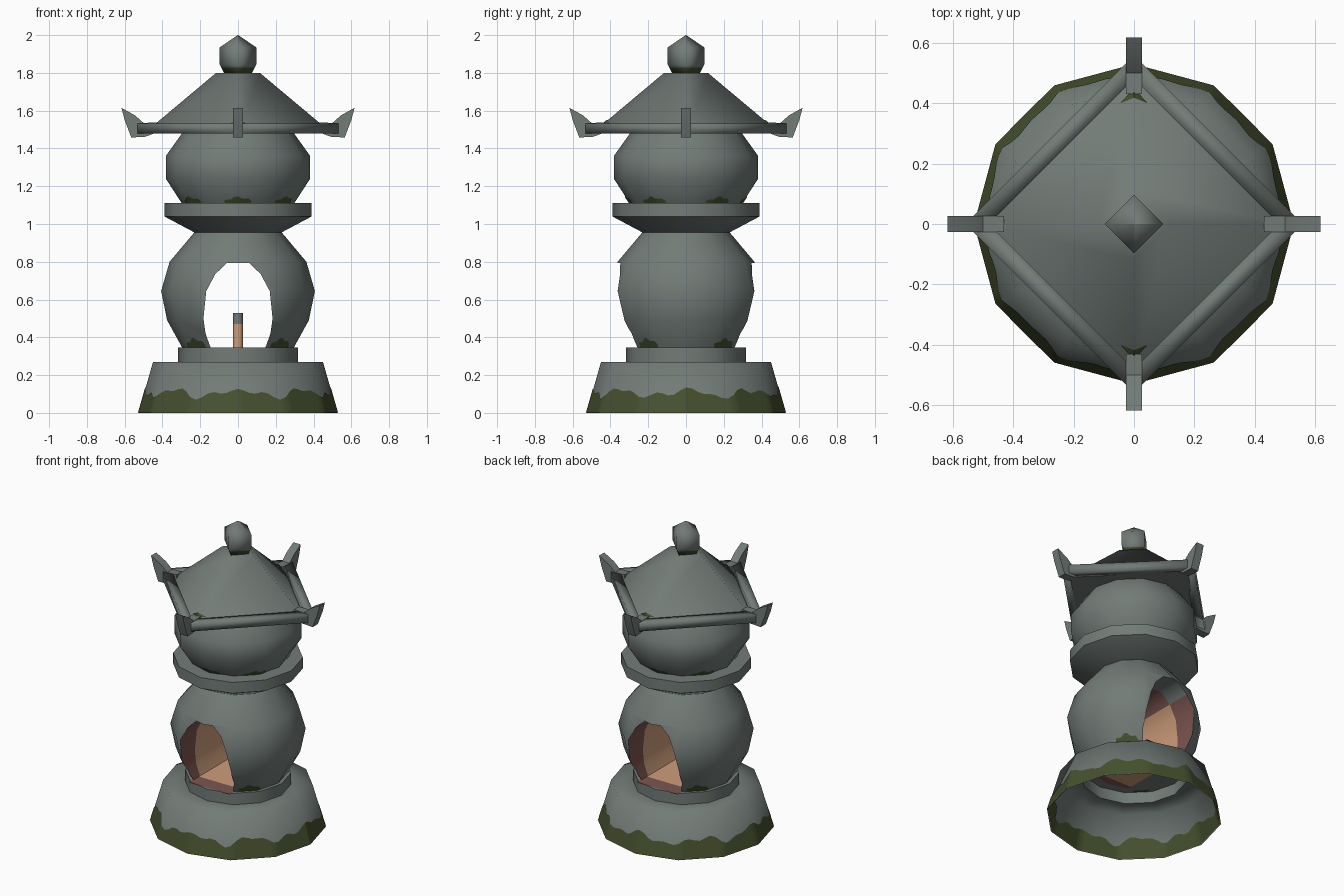
import bpy, bmesh, math
from math import sin, cos, pi, radians

if "Cube" in bpy.data.objects:
    bpy.data.objects.remove(bpy.data.objects["Cube"])


def mat(name, rgb):
    m = bpy.data.materials.new(name)
    m.diffuse_color = (*rgb, 1)
    m.use_nodes = True
    m.node_tree.nodes["Principled BSDF"].inputs["Base Color"].default_value = m.diffuse_color
    return m


STONE = mat("grey stone", (0.17, 0.20, 0.185))
MOSS = mat("moss green", (0.06, 0.08, 0.027))
GLOW = mat("warm glow", (0.62, 0.34, 0.20))
DIM = mat("dim glow", (0.20, 0.09, 0.08))
ALL = [STONE, MOSS, GLOW, DIM]


def make(name, verts, faces, index=0, angle=50, rule=None, fix=True):
    """Mesh object with all four colours; rule(face) picks a colour index."""
    me = bpy.data.meshes.new(name)
    me.from_pydata(verts, [], faces)
    if fix:
        bm = bmesh.new()
        bm.from_mesh(me)
        bmesh.ops.recalc_face_normals(bm, faces=bm.faces)
        bm.to_mesh(me)
        bm.free()
    for m in ALL:
        me.materials.append(m)
    for p in me.polygons:
        p.material_index = rule(p) if rule else index
        p.use_smooth = True
    me.set_sharp_from_angle(angle=radians(angle))
    ob = bpy.data.objects.new(name, me)
    bpy.context.collection.objects.link(ob)
    return ob


def lathe(name, prof, n=12, bottom=True, top=True, **kw):
    vs = [(r * cos(2 * pi * k / n), r * sin(2 * pi * k / n), z) for r, z in prof for k in range(n)]
    fs = [(i * n + k, i * n + (k + 1) % n, (i + 1) * n + (k + 1) % n, (i + 1) * n + k)
          for i in range(len(prof) - 1) for k in range(n)]
    if bottom:
        fs.append(tuple(reversed(range(n))))
    if top:
        fs.append(tuple(range((len(prof) - 1) * n, len(prof) * n)))
    return make(name, vs, fs, **kw)


def prism(name, pts, half, **kw):
    """Extrude an (r, z) outline sideways along y."""
    n = len(pts)
    vs = [(r, s * half, z) for s in (-1, 1) for r, z in pts]
    fs = [tuple(range(n)), tuple(range(2 * n - 1, n - 1, -1))]
    fs += [(i, i + n, (i + 1) % n + n, (i + 1) % n) for i in range(n)]
    return make(name, vs, fs, **kw)


def moss(name, a0, a1, steps, seg, low, high, off=0.004):
    """Thin ragged plate lying on one sloping band of a 12-sided body."""
    (r0, z0), (r1, z1) = seg
    vs = []
    for i in range(steps + 1):
        t = i / steps
        a = a0 + (a1 - a0) * t
        k = cos(pi / 12) / cos(a % (pi / 6) - pi / 12)
        for z in (low(t), high(t)):
            r = (r0 + (r1 - r0) * (z - z0) / (z1 - z0)) * k + off
            vs.append((r * cos(a), r * sin(a), z))
    fs = [(2 * i, 2 * i + 2, 2 * i + 3, 2 * i + 1) for i in range(steps)]
    return make(name, vs, fs, index=1, fix=False)


# Hollow base with pedestal step
base = [(0.527, 0), (0.45, 0.27), (0.318, 0.27), (0.318, 0.345), (0.26, 0.345)]
lathe("base", base, bottom=False, top=False, angle=75)


def wave(t):
    a = 2 * pi * t
    return 0.105 + 0.018 * cos(8 * a) + 0.012 * cos(20 * a) + 0.008 * sin(13 * a)


for nm, off in (("base_moss", 0.003), ("base_moss_inside", -0.004)):
    moss(nm, 0, 2 * pi, 96, base[:2], lambda t: 0.001, wave, off)

# Round firebox, pierced front to back by an arch
fire = [(0.295, 0.345), (0.375, 0.49), (0.407, 0.645), (0.362, 0.80), (0.23, 0.957)]
box = lathe("firebox", fire)
half = [(0.145, 0.345), (0.172, 0.42), (0.183, 0.5), (0.168, 0.645), (0.12, 0.735), (0.06, 0.793)]
arch = [(0.145, 0.25)] + half
arch = arch + [(-x, z) for x, z in reversed(arch)]
ys = [-0.6, -0.25, -0.19, 0.19, 0.25, 0.6]
n = len(arch)
cv = [(x, y, z) for y in ys for x, z in arch]
cf = [(j * n + i, j * n + (i + 1) % n, (j + 1) * n + (i + 1) % n, (j + 1) * n + i)
      for j in range(len(ys) - 1) for i in range(n)]
cf += [tuple(range(n)), tuple(range((len(ys) - 1) * n, len(ys) * n))]
cutter = make("arch_cutter", cv, cf)
cutter.hide_render = True
mod = box.modifiers.new("arch", 'BOOLEAN')
mod.operation = 'DIFFERENCE'
mod.solver = 'EXACT'
mod.object = cutter
bpy.context.view_layer.update()
me = bpy.data.meshes.new_from_object(box.evaluated_get(bpy.context.evaluated_depsgraph_get()))
box.modifiers.clear()
box.data = me
bpy.data.objects.remove(cutter)
for p in me.polygons:
    c, nn = p.center, p.normal
    p.material_index = 0
    tunnel = abs(nn.y) < 0.02 and abs(c.x) < 0.2 and (nn.x * c.x < -0.001 or (nn.z < -0.9 and c.z > 0.7))
    if tunnel:
        if c.z < 0.7:
            p.material_index = 2 if abs(c.y) < 0.2 else 3
        elif abs(c.y) < 0.2:
            p.material_index = 2 if c.z < 0.75 else 3
    p.use_smooth = True
me.set_sharp_from_angle(angle=radians(45))

# Glowing firebox floor
fy = [-0.30, -0.2, 0.2, 0.30]
fv = [(s * 0.15, y, 0.346) for y in fy for s in (-1, 1)]
make("firebox_floor", fv, [(2 * i, 2 * i + 1, 2 * i + 3, 2 * i + 2) for i in range(3)],
     rule=lambda p: 2 if abs(p.center.y) < 0.15 else 3, fix=False)

# Candle, glowing below and grey at the tip
lathe("candle", [(0.027, 0.346), (0.027, 0.47), (0.027, 0.53)], n=8,
      rule=lambda p: 0 if p.center.z > 0.48 else 2)

# Collar and upper bulb
lathe("collar", [(0.23, 0.955), (0.39, 1.04), (0.39, 1.112)])
bulb = [(0.298, 1.11), (0.382, 1.24), (0.382, 1.36), (0.295, 1.482)]
lathe("upper_bulb", bulb)

# Moss patches at the feet of firebox and bulb
for i, sx in enumerate((42, 138, 222, 318)):
    a = radians(sx)
    moss(f"firebox_moss_{i}", a - 0.22, a + 0.22, 8, fire[:2],
         lambda t: 0.346 - 0.01 * sin(pi * t),
         lambda t: 0.362 + 0.03 * sin(pi * t) + 0.008 * cos(14 * t))
for i, sx in enumerate((35, 90, 145, 215, 270, 325)):
    a = radians(sx)
    moss(f"bulb_moss_{i}", a - 0.24, a + 0.24, 8, bulb[:2],
         lambda t: 1.112, lambda t: 1.122 + 0.02 * sin(pi * t) + 0.006 * cos(14 * t))

# Four-sided roof with beams and upturned corners
lathe("roof", [(0.50, 1.478), (0.116, 1.80)], n=4, angle=70)
corner = [(0.43, 1.485), (0.43, 1.538), (0.50, 1.535), (0.545, 1.575), (0.617, 1.615),
          (0.60, 1.55), (0.565, 1.458), (0.49, 1.462)]
beam = [(0.34, 1.478), (0.34, 1.533), (0.395, 1.533), (0.395, 1.478)]
for i in range(4):
    b = prism(f"eave_beam_{i}", beam, 0.36, angle=91)
    b.rotation_euler.z = pi / 4 + i * pi / 2
    c = prism(f"roof_corner_{i}", corner, 0.027, angle=40)
    c.rotation_euler.z = i * pi / 2


def on_roof(x, y):
    return (x, y, 1.806 - (abs(x) + abs(y) - 0.116) * 0.8385)


# Small moss tufts behind the front and back corners
for nm, s in (("roof_moss_front", -1), ("roof_moss_back", 1)):
    vs = [on_roof(x, s * y) for x, y in ((0, 0.45), (0.045, 0.40), (0, 0.418), (-0.045, 0.40))]
    make(nm, vs, [(0, 2, 1), (0, 3, 2)] if s > 0 else [(0, 1, 2), (0, 2, 3)], index=1, fix=False)

# Finial with mossy neck
lathe("finial", [(0.072, 1.795), (0.088, 1.828), (0.097, 1.845), (0.097, 1.935), (0.001, 2.0)],
      n=4, angle=100, rule=lambda p: 1 if p.center.z < 1.825 else 0)
